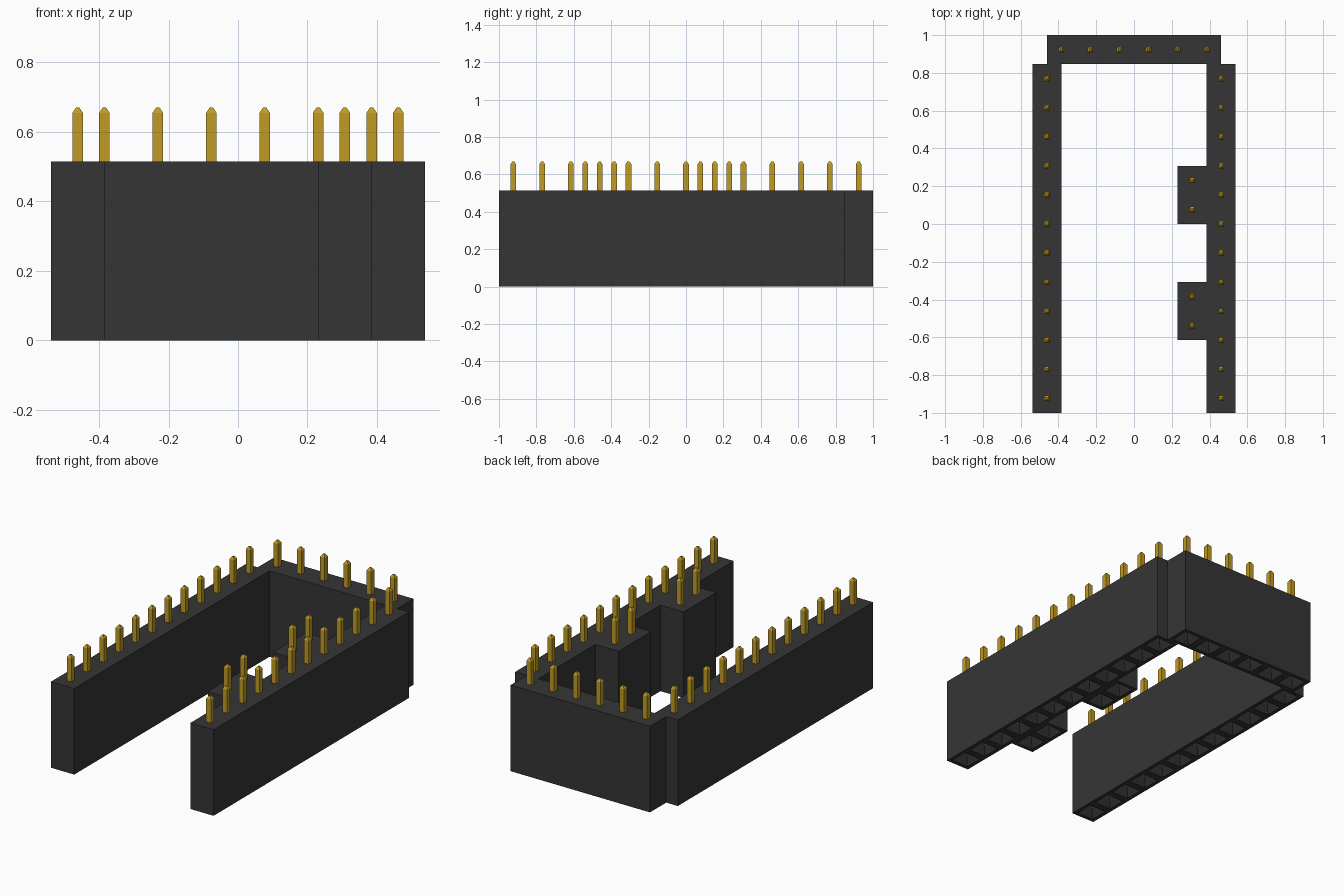
import bpy
import bmesh
from mathutils import Matrix, Vector

cube = bpy.data.objects.get("Cube")
if cube:
    bpy.data.objects.remove(cube, do_unlink=True)

P = 2 / 13          # pin pitch, also the header width
BODY_H = 0.515
PIN_W = 0.03
PIN_TOP = 0.655     # start of the pin's bevelled tip
TIP_H = 0.015


def make_material(name, color, roughness, metallic=0.0):
    mat = bpy.data.materials.new(name)
    mat.use_nodes = True
    mat.diffuse_color = (*color, 1)
    bsdf = mat.node_tree.nodes["Principled BSDF"]
    bsdf.inputs["Base Color"].default_value = (*color, 1)
    bsdf.inputs["Roughness"].default_value = roughness
    bsdf.inputs["Metallic"].default_value = metallic
    return mat


black = make_material("black plastic", (0.036, 0.036, 0.036), 0.6)
gold = make_material("gold metal", (0.53, 0.33, 0.018), 0.5)


def finish(bm, name, mat):
    mesh = bpy.data.meshes.new(name)
    bm.to_mesh(mesh)
    bm.free()
    mesh.materials.append(mat)
    obj = bpy.data.objects.new(name, mesh)
    bpy.context.collection.objects.link(obj)


def header(name, x, y, nx, ny):
    """Socket strip of nx by ny cells, with its low corner at x, y."""
    # Underside: one square cell per contact
    bm = bmesh.new()
    grid = [[bm.verts.new((x + i * P, y + j * P, 0)) for j in range(ny + 1)]
            for i in range(nx + 1)]
    cells = [bm.faces.new((grid[i][j], grid[i][j + 1], grid[i + 1][j + 1], grid[i + 1][j]))
             for i in range(nx) for j in range(ny)]

    # Walls and top
    rim = [e for e in bm.edges if e.is_boundary]
    walls = bmesh.ops.extrude_edge_only(bm, edges=rim)["geom"]
    top = [g for g in walls if isinstance(g, bmesh.types.BMVert)]
    bmesh.ops.translate(bm, verts=top, vec=(0, 0, BODY_H))
    top_edges = [e for e in bm.edges if e.is_boundary]
    bmesh.ops.contextual_create(bm, geom=top_edges)
    bmesh.ops.recalc_face_normals(bm, faces=bm.faces[:])

    # Funnel-shaped sockets ending in a straight square hole
    for thickness, depth in ((0.022, 0), (0.03, -0.045), (0.001, -0.25)):
        bmesh.ops.inset_individual(bm, faces=cells, thickness=thickness, depth=depth,
                                   use_even_offset=True)
    finish(bm, name + "_header", black)

    # Square pins with bevelled tips
    bm = bmesh.new()
    z0 = BODY_H - 0.005
    size = Matrix.Diagonal((PIN_W, PIN_W, PIN_TOP - z0, 1))
    for i in range(nx):
        for j in range(ny):
            centre = Vector((x + (i + 0.5) * P, y + (j + 0.5) * P, (z0 + PIN_TOP) / 2))
            bmesh.ops.create_cube(bm, size=1, matrix=Matrix.Translation(centre) @ size)
    bm.normal_update()
    tips = [f for f in bm.faces if f.normal.z > 0.9]
    bmesh.ops.inset_individual(bm, faces=tips, thickness=0.01, depth=TIP_H,
                               use_even_offset=True)
    finish(bm, name + "_pins", gold)


header("left", 2.5 * P, -1, 1, 12)
header("right", -3.5 * P, -1, 1, 12)
header("back", -3 * P, 1 - P, 6, 1)
header("inner_rear", 1.5 * P, 0, 1, 2)
header("inner_front", 1.5 * P, -4 * P, 1, 2)
